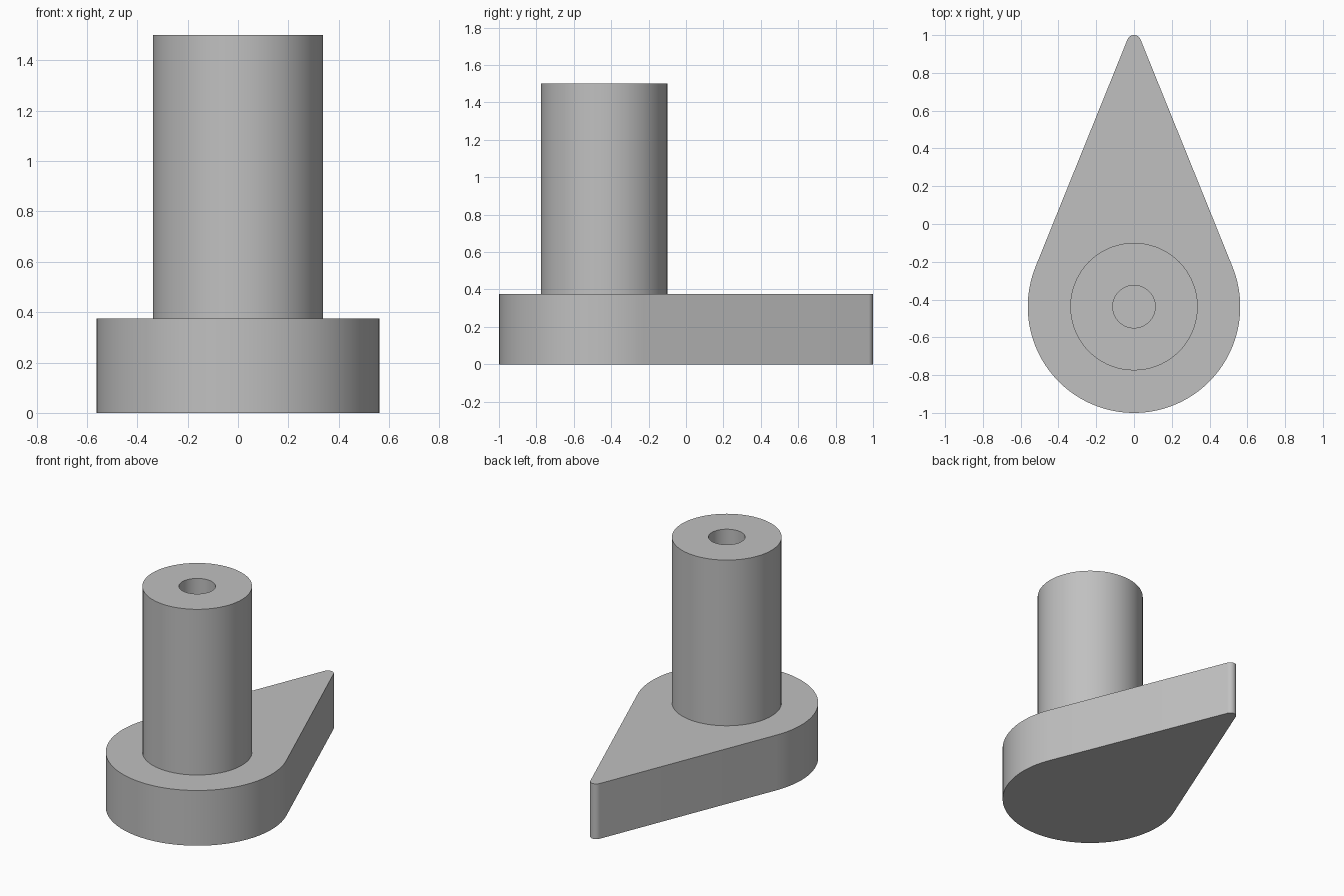
import bpy
import bmesh
from math import asin, pi, cos, sin, radians

cube = bpy.data.objects.get("Cube")
if cube:
    bpy.data.objects.remove(cube, do_unlink=True)

BASE_R, TIP_R = 0.5625, 0.0375
BASE_Y, TIP_Y = -0.4375, 0.9625
BASE_H, TOTAL_H = 0.375, 1.5
POST_R, HOLE_R = 0.3375, 0.1125

grey = bpy.data.materials.new("plain grey")
grey.use_nodes = True
grey.diffuse_color = (0.53, 0.53, 0.53, 1)
grey.node_tree.nodes["Principled BSDF"].inputs["Base Color"].default_value = (0.53, 0.53, 0.53, 1)


def finish(bm, name):
    bmesh.ops.recalc_face_normals(bm, faces=bm.faces)
    mesh = bpy.data.meshes.new(name)
    bm.to_mesh(mesh)
    bm.free()
    mesh.materials.append(grey)
    obj = bpy.data.objects.new(name, mesh)
    bpy.context.collection.objects.link(obj)
    bpy.ops.object.select_all(action='DESELECT')
    obj.select_set(True)
    bpy.context.view_layer.objects.active = obj
    bpy.ops.object.shade_smooth_by_angle(angle=radians(30))
    return obj


def arc(cy, r, start, end, steps):
    angles = [start + (end - start) * i / steps for i in range(steps + 1)]
    return [(r * cos(a), cy + r * sin(a)) for a in angles]


# Teardrop base: two arcs joined by their common tangents
lean = asin((BASE_R - TIP_R) / (TIP_Y - BASE_Y))
outline = arc(TIP_Y, TIP_R, lean, pi - lean, 16)
outline += arc(BASE_Y, BASE_R, pi - lean, 2 * pi + lean, 72)
bm = bmesh.new()
bottom = bm.faces.new([bm.verts.new((x, y, 0)) for x, y in outline])
top = bmesh.ops.extrude_face_region(bm, geom=[bottom], use_keep_orig=True)
bmesh.ops.translate(bm, vec=(0, 0, BASE_H),
                    verts=[g for g in top["geom"] if isinstance(g, bmesh.types.BMVert)])
finish(bm, "pointer_base")

# Hollow post: turned profile standing on the base, which closes the bore
profile = [(POST_R, BASE_H), (POST_R, TOTAL_H), (HOLE_R, TOTAL_H), (HOLE_R, BASE_H)]
bm = bmesh.new()
verts = [bm.verts.new((r, BASE_Y, z)) for r, z in profile]
edges = [bm.edges.new(pair) for pair in zip(verts, verts[1:])]
bmesh.ops.spin(bm, geom=verts + edges, cent=(0, BASE_Y, 0), axis=(0, 0, 1),
               angle=2 * pi, steps=72, use_merge=True)
bmesh.ops.remove_doubles(bm, verts=bm.verts, dist=0.0001)
post = finish(bm, "hollow_post")

# Make sure the post faces point outwards
side = max(post.data.polygons, key=lambda p: p.center.z)
if side.normal.z < 0:
    post.data.flip_normals()
